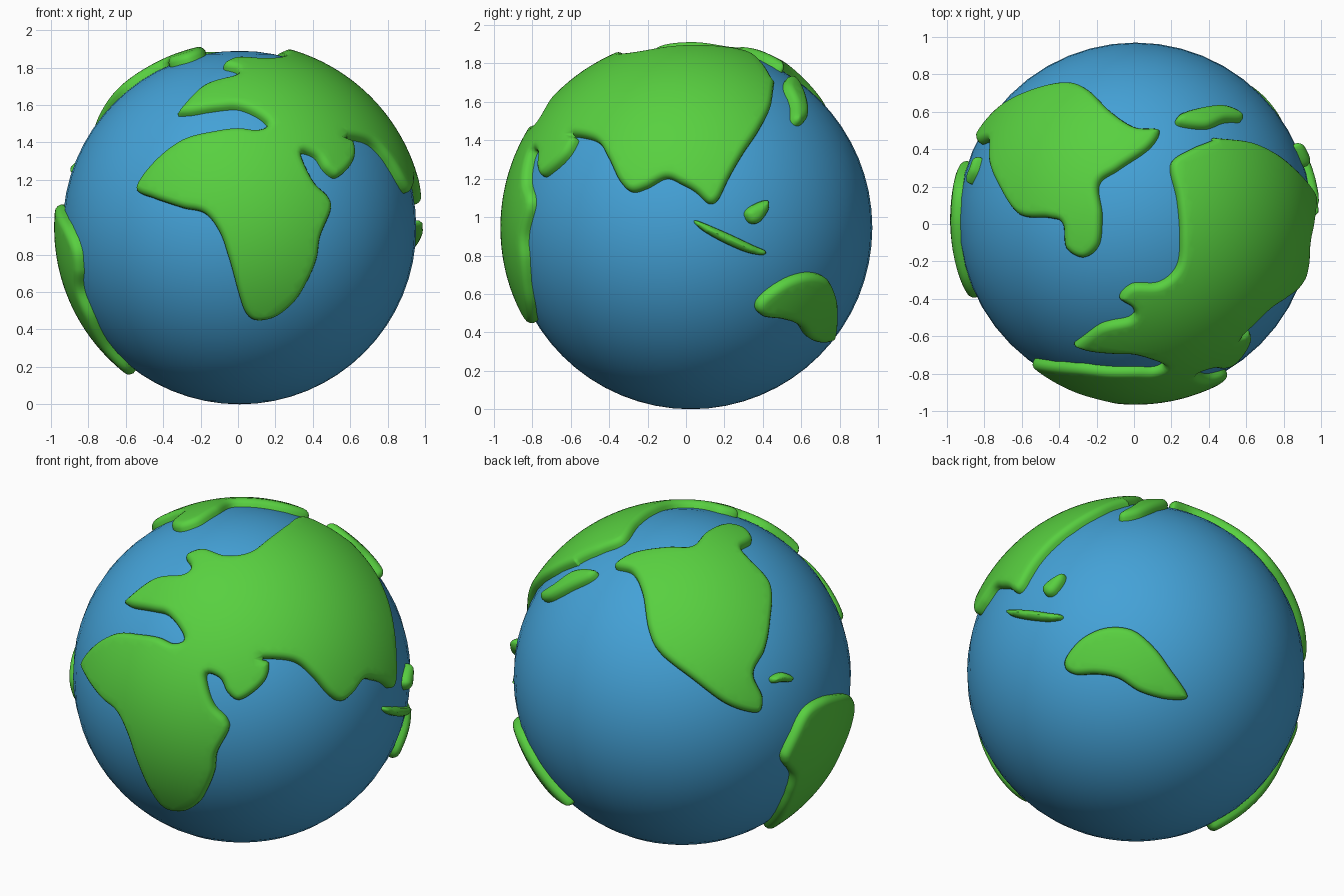
import bpy, bmesh, math
from mathutils import Vector, geometry, kdtree

if "Cube" in bpy.data.objects:
    bpy.data.objects.remove(bpy.data.objects["Cube"])

C = Vector((0.008, 0.025, 0.945))   # globe centre
R, H, W = 0.945, 0.046, 0.042       # globe radius, land height, rounded edge width


def material(name, rgb):
    m = bpy.data.materials.new(name)
    m.diffuse_color = (*rgb, 1)
    m.use_nodes = True
    m.node_tree.nodes["Principled BSDF"].inputs["Base Color"].default_value = m.diffuse_color
    return m


ocean_blue = material("ocean_blue", (0.058, 0.36, 0.68))
land_green = material("land_green", (0.098, 0.63, 0.051))


def seen(azimuth, elevation, pts):
    """Drop flat offsets from the globe centre, seen from one side, onto the globe."""
    a, e = math.radians(azimuth), math.radians(elevation)
    right = Vector((math.cos(a), math.sin(a), 0))
    out = Vector((math.sin(a) * math.cos(e), -math.cos(a) * math.cos(e), math.sin(e)))
    up = out.cross(right)
    dirs = []
    for u, v in pts:
        u, v = u / 0.957, v / 0.957
        w = math.sqrt(max(0.0, 1 - u * u - v * v))
        dirs.append((right * u + up * v + out * w).normalized())
    return dirs


def front(*p): return seen(0, 0, [(x - C.x, z - C.z) for x, z in p])
def side(*p): return seen(90, 0, [(y - C.y, z - C.z) for y, z in p])
def left(*p): return seen(-90, 0, [(C.y - y, z - C.z) for y, z in p])
def top(*p): return seen(0, 90, [(x - C.x, y - C.y) for x, y in p])
def back_left(*p): return seen(215, 23, [((x - 681.5) / 177, (676 - y) / 177) for x, y in p])


def smooth_loop(pts, step=0.014):
    """Closed Catmull-Rom curve through the points."""
    out, n = [], len(pts)
    for i in range(n):
        a, b, c, d = (pts[(i + k) % n] for k in (-1, 0, 1, 2))
        m = max(2, round((c - b).length / step))
        for k in range(m):
            t = k / m
            out.append(0.5 * (2 * b + (c - a) * t + (2 * a - 5 * b + 4 * c - d) * t * t
                              + (3 * b - a - 3 * c + d) * t ** 3))
    return out


def inside(p, loop):
    hit, q = False, loop[-1]
    for s in loop:
        if (s.y > p.y) != (q.y > p.y) and p.x < (q.x - s.x) * (p.y - s.y) / (q.y - s.y) + s.x:
            hit = not hit
        q = s
    return hit


def land(name, dirs):
    """Raised slab with a rounded rim, filling an outline on the globe."""
    mid = sum(dirs, Vector()).normalized()
    e1 = mid.orthogonal().normalized()
    e2 = mid.cross(e1)

    def flat(d):
        t = Vector((d.dot(e1), d.dot(e2)))
        return t.normalized() * math.acos(max(-1, min(1, d.dot(mid)))) if t.length > 1e-9 else t

    def lift(p):
        th = p.length
        if th < 1e-9:
            return mid.copy()
        return mid * math.cos(th) + (e1 * p.x + e2 * p.y) * (math.sin(th) / th)

    loop = smooth_loop([flat(d) for d in dirs])
    n = len(loop)
    if sum(loop[i - 1].x * loop[i].y - loop[i].x * loop[i - 1].y for i in range(n)) < 0:
        loop.reverse()
    # distance to the shore, measured on the globe
    shore = [lift(loop[i].lerp(loop[(i + 1) % n], k / 4)) for i in range(n) for k in range(4)]
    tree = kdtree.KDTree(len(shore))
    for i, s in enumerate(shore):
        tree.insert(s, i)
    tree.balance()

    def dist(p): return tree.find(lift(p))[2]

    pts = list(loop)
    # rings that follow the rounded rim
    for ang in (25, 48, 70, 90):
        inset = W * (1 - math.cos(math.radians(ang)))
        for i in range(n):
            t = (loop[(i + 1) % n] - loop[i - 1]).normalized()
            p = loop[i] + Vector((-t.y, t.x)) * inset
            if dist(p) > inset * 0.75 and inside(p, loop):
                pts.append(p)
    # even fill of the middle
    g = 0.035
    xs, ys = [p.x for p in loop], [p.y for p in loop]
    for j in range(int((max(ys) - min(ys)) / g) + 1):
        for i in range(int((max(xs) - min(xs)) / g) + 1):
            p = Vector((min(xs) + (i + 0.5 * (j % 2)) * g, min(ys) + j * g))
            if inside(p, loop) and dist(p) > W * 1.25:
                pts.append(p)
    vs, _, fs, *_ = geometry.delaunay_2d_cdt(pts, [], [list(range(n))], 1, 1e-4)

    bm = bmesh.new()
    bv = []
    for p in vs:
        d = lift(p)
        s = min(1.0, dist(p) / W)
        h = H * math.sqrt(max(0.0, 1 - (1 - s) ** 2)) if s > 0.03 else -0.012
        bv.append(bm.verts.new(C + d * (R + h)))
    for f in fs:
        bm.faces.new([bv[i] for i in f])
    for f in bm.faces:
        f.smooth = True
        f.normal_update()
        if f.normal.dot(f.calc_center_median() - C) < 0:
            f.normal_flip()
    me = bpy.data.meshes.new(name)
    bm.to_mesh(me)
    bm.free()
    me.materials.append(land_green)
    bpy.context.collection.objects.link(bpy.data.objects.new(name, me))


# Ocean ball
bpy.ops.mesh.primitive_uv_sphere_add(segments=48, ring_count=32, radius=R, location=C)
ocean = bpy.context.object
ocean.name = "ocean"
ocean.data.materials.append(ocean_blue)
bpy.ops.object.shade_smooth()

# Joined eastern landmass: north shore, east and south shore, then the southern lobe
land("africa_europe_asia",
     front((-.54, 1.15), (-.46, 1.28), (-.3, 1.41), (-.12, 1.46), (0, 1.475), (.1, 1.465),
           (.155, 1.49), (.1, 1.54), (0, 1.58), (-.1, 1.575), (-.25, 1.55), (-.335, 1.545))
     + top((-.335, -.645), (-.185, -.54), (-.02, -.495), (-.01, -.445), (-.08, -.39),
           (-.01, -.32), (.136, -.31), (.23, -.22), (.245, -.055), (.23, .13), (.195, .32),
           (.30, .40), (.42, .45))
     + side((.46, 1.69), (.44, 1.57), (.38, 1.45), (.3, 1.33), (.22, 1.19), (.17, 1.09),
            (.12, 1.07), (.05, 1.13), (-.02, 1.17), (-.1, 1.2), (-.2, 1.15), (-.28, 1.13),
            (-.34, 1.18), (-.4, 1.3), (-.46, 1.39), (-.58, 1.42))
     + front((.61, 1.4), (.62, 1.32), (.58, 1.25), (.52, 1.21), (.46, 1.25), (.41, 1.32),
             (.34, 1.34), (.36, 1.27), (.41, 1.18), (.48, 1.11), (.495, 1.04), (.44, .9),
             (.42, .78), (.37, .66), (.3, .55), (.2, .47), (.1, .45), (.04, .49), (0, .6),
             (-.05, .78), (-.1, .92), (-.18, 1.02), (-.3, 1.05), (-.45, 1.1)))

land("north_america",
     top((.136, .50), (.08, .40), (-.08, .29), (-.185, .21), (-.17, .05), (-.185, -.11),
         (-.265, -.18), (-.36, -.13), (-.38, 0), (-.45, .03), (-.61, .05), (-.72, .21))
     + back_left((763, 645), (752, 668), (761, 692), (755, 707), (725, 698), (690, 672),
                 (660, 648), (648, 625), (642, 590), (632, 570)))

land("south_america",
     left((.32, .87), (.33, .78), (.24, .66), (.21, .53), (.17, .38), (.08, .22), (.02, .17),
          (-.06, .2), (-.13, .31), (-.25, .47), (-.29, .61), (-.37, .72), (-.39, .84),
          (-.3, .95), (-.12, 1.03), (.05, 1.07), (.2, 1.04)))

land("australia",
     side((.36, .53), (.39, .59), (.5, .67), (.62, .71), (.72, .69), (.77, .6), (.78, .5),
          (.76, .38), (.7, .35), (.63, .375), (.58, .44), (.5, .47), (.4, .485)))

# Small islands
land("east_island", side((.53, 1.725), (.51, 1.68), (.545, 1.59), (.55, 1.51), (.59, 1.48),
                         (.63, 1.52), (.62, 1.61), (.58, 1.69)))
land("round_island", side((.305, 1.02), (.34, 1.06), (.42, 1.09), (.43, 1.04), (.38, .97),
                          (.33, .97)))
land("long_island", side((.05, .985), (.2, .925), (.35, .855), (.415, .825), (.40, .80),
                         (.3, .82), (.15, .89), (.06, .95)))
land("west_island", back_left((769, 672), (780, 667), (791, 672), (789, 677), (780, 677),
                              (771, 678)))
